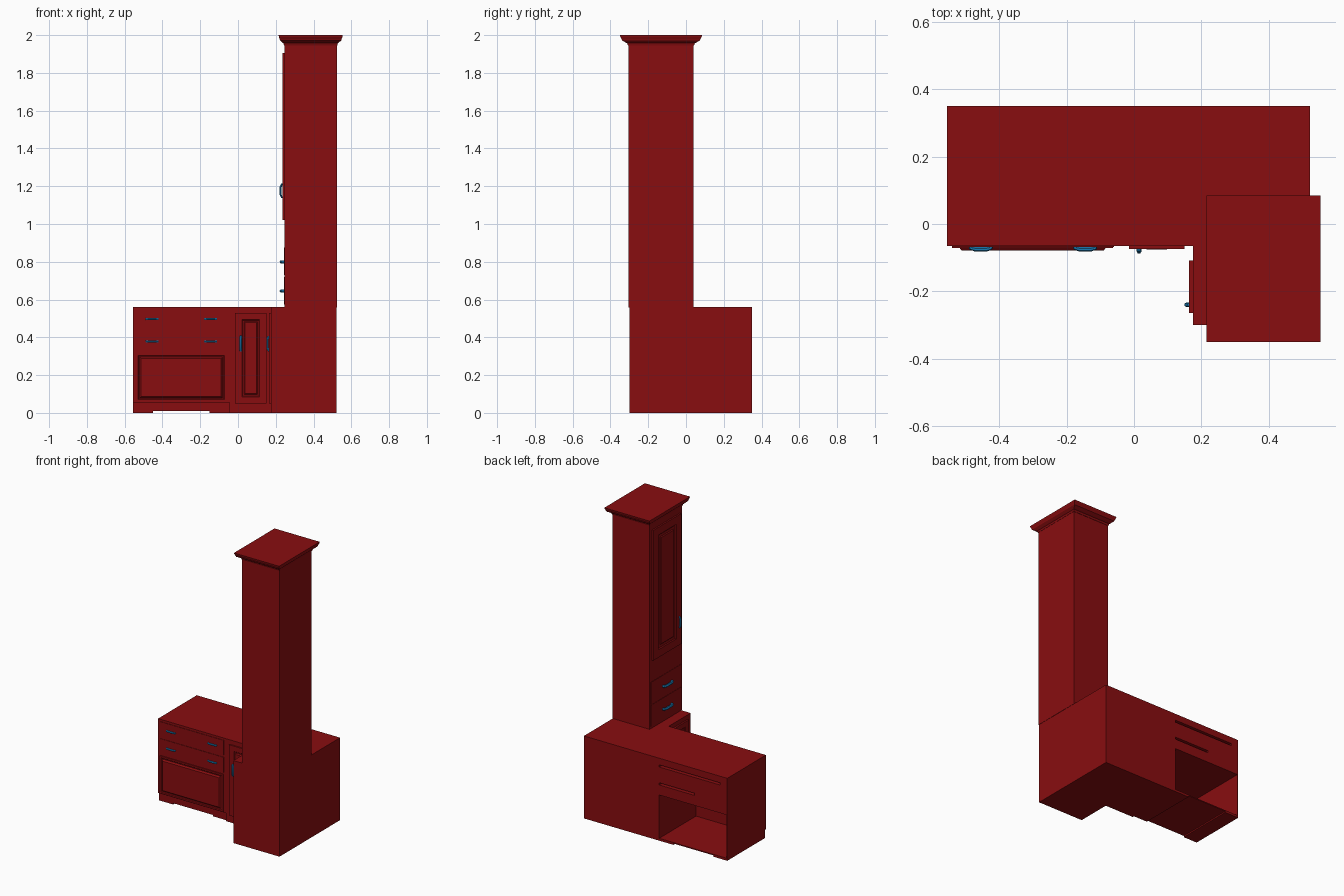
import bpy, bmesh
from mathutils import Vector

cube = bpy.data.objects.get("Cube")
if cube:
    bpy.data.objects.remove(cube, do_unlink=True)


def material(name, colour):
    m = bpy.data.materials.new(name)
    m.use_nodes = True
    m.diffuse_color = colour
    m.node_tree.nodes["Principled BSDF"].inputs["Base Color"].default_value = colour
    return m


RED = material("dark red paint", (0.25, 0.004, 0.005, 1))
BLUE = material("blue metal", (0.01, 0.2, 0.46, 1))


def finish(name, bm, mat=RED):
    bmesh.ops.recalc_face_normals(bm, faces=bm.faces)
    mesh = bpy.data.meshes.new(name)
    bm.to_mesh(mesh)
    bm.free()
    mesh.materials.append(mat)
    ob = bpy.data.objects.new(name, mesh)
    bpy.context.collection.objects.link(ob)
    return ob


def box_bm(lo, hi):
    bm = bmesh.new()
    bmesh.ops.create_cube(bm, size=1)
    for v in bm.verts:
        v.co = Vector([l if c < 0 else h for c, l, h in zip(v.co, lo, hi)])
    return bm


def box(name, lo, hi):
    return finish(name, box_bm(lo, hi))


def cut(target, name, lo, hi):
    cutter = box(name, lo, hi)
    cutter.hide_render = True
    cutter.hide_set(True)
    mod = target.modifiers.new(name, "BOOLEAN")
    mod.operation = "DIFFERENCE"
    mod.solver = "EXACT"
    mod.object = cutter


# Fronts sit on a plane facing -y ("front") or -x ("side"); u runs along the plane
def place(facing, plane, u, z, out):
    return Vector((u, plane - out, z)) if facing == "front" else Vector((plane - out, u, z))


def panel(name, facing, plane, u0, u1, z0, z1, thick, steps=()):
    a = place(facing, plane, u0, z0, thick)
    b = place(facing, plane, u1, z1, -0.001)
    lo, hi = map(min, zip(a, b)), map(max, zip(a, b))
    bm = box_bm(list(lo), list(hi))
    out = place(facing, 0, 0, 0, 1)
    bm.normal_update()
    face = max(bm.faces, key=lambda f: f.normal.dot(out))
    for width, depth in steps:
        bmesh.ops.inset_region(bm, faces=[face], thickness=width, depth=0)
        for v in face.verts:
            v.co += out * depth
    return finish(name, bm)


def handle(name, facing, plane, u, z, length, reach, radius, upright=False):
    curve = bpy.data.curves.new(name, "CURVE")
    curve.dimensions = "3D"
    curve.bevel_depth = radius
    curve.bevel_resolution = 1
    curve.use_fill_caps = True
    path = [(-0.4, 0), (-0.4, 0.7), (-0.25, 1), (0.25, 1), (0.4, 0.7), (0.4, 0)]
    spline = curve.splines.new("POLY")
    spline.points.add(len(path) - 1)
    for p, (s, o) in zip(spline.points, path):
        s *= length
        co = place(facing, plane, u + (0 if upright else s), z + (s if upright else 0), o * (reach - radius))
        p.co = (*co, 1)
    ob = bpy.data.objects.new(name, curve)
    bpy.context.collection.objects.link(ob)
    curve.materials.append(BLUE)
    bpy.ops.object.select_all(action="DESELECT")
    ob.select_set(True)
    bpy.context.view_layer.objects.active = ob
    bpy.ops.object.convert(target="MESH")
    bpy.ops.object.shade_smooth_by_angle()


FRONT, SIDE, TOWER = -0.065, 0.175, 0.245

# Low cabinet with an open back, drawer slots and a recessed plinth
low = box("low_cabinet", (-0.555, FRONT, 0), (0.176, 0.35, 0.56))
cut(low, "back_opening_cutter", (-0.55, -0.045, 0.016), (-0.044, 0.4, 0.31))
cut(low, "upper_slot_cutter", (-0.5, 0.3, 0.5), (-0.044, 0.4, 0.515))
cut(low, "lower_slot_cutter", (-0.31, 0.3, 0.378), (-0.044, 0.4, 0.393))
cut(low, "plinth_cutter", (-0.6, -0.1, -0.1), (-0.044, -0.053, 0.055))
cut(low, "foot_gap_cutter", (-0.45, -0.1, -0.1), (-0.15, 0.4, 0.009))

# Corner wing and tower
box("corner_wing", (SIDE, -0.3, 0), (0.522, 0.35, 0.56))
box("tower", (TOWER, -0.305, 0.559), (0.524, 0.04, 1.96))

# Crown moulding: rectangular rings stacked and flared outwards
bm = bmesh.new()
rings = []
for z, flare in [(1.945, 0.05), (1.957, 0.15), (1.96, 0.3), (1.972, 0.75), (1.98, 0.82), (1.99, 0.95), (2, 1)]:
    dx, dy = 0.03 * flare, 0.045 * flare
    x0, x1, y0, y1 = TOWER - dx, 0.524 + dx, -0.305 - dy, 0.04 + dy
    rings.append([bm.verts.new((x, y, z)) for x, y in [(x0, y0), (x1, y0), (x1, y1), (x0, y1)]])
for a, b in zip(rings, rings[1:]):
    for i in range(4):
        j = (i + 1) % 4
        bm.faces.new((a[i], a[j], b[j], b[i]))
bm.faces.new(rings[0])
bm.faces.new(rings[-1])
finish("crown_moulding", bm)

# Wide drawers with two pulls each
for label, z0, z1, zh in [("upper", 0.445, 0.545, 0.497), ("lower", 0.328, 0.43, 0.378)]:
    panel(label + "_wide_drawer", "front", FRONT, -0.54, -0.06, z0, z1, 0.003)
    for u in (-0.455, -0.145):
        handle(label + "_drawer_pull", "front", FRONT, u, zh, 0.075, 0.016, 0.006)

# Large flap below the drawers, with a raised field
panel("large_flap", "front", FRONT, -0.54, -0.062, 0.06, 0.315, 0.007,
      [(0.015, 0), (0.006, -0.004), (0.006, 0), (0.012, 0.01)])

# Tall framed doors on the low cabinet, the wing and the tower
FRAME = [(0.05, 0), (0.006, -0.005), (0.01, 0), (0.008, 0.006)]
panel("corner_door", "front", FRONT, -0.015, 0.15, 0.05, 0.53, 0.009, FRAME)
handle("corner_door_handle", "front", FRONT, 0.015, 0.367, 0.09, 0.024, 0.007, True)
panel("wing_door", "side", SIDE, -0.265, -0.108, 0.05, 0.53, 0.011, FRAME)
handle("wing_door_handle", "side", SIDE, -0.24, 0.367, 0.09, 0.026, 0.007, True)
panel("tower_door", "side", TOWER, -0.285, 0.015, 1.02, 1.905, 0.01,
      [(0.075, 0), (0.008, -0.005), (0.025, 0), (0.008, 0.005)])
handle("tower_door_handle", "side", TOWER, -0.265, 1.175, 0.085, 0.025, 0.006, True)

# Small tower drawers
for label, z0, zh in [("upper", 0.73, 0.8), ("lower", 0.575, 0.645)]:
    panel(label + "_small_drawer", "side", TOWER, -0.295, 0.03, z0, z0 + 0.145, 0.002)
    handle(label + "_small_drawer_pull", "side", TOWER, -0.145, zh, 0.11, 0.025, 0.009)
